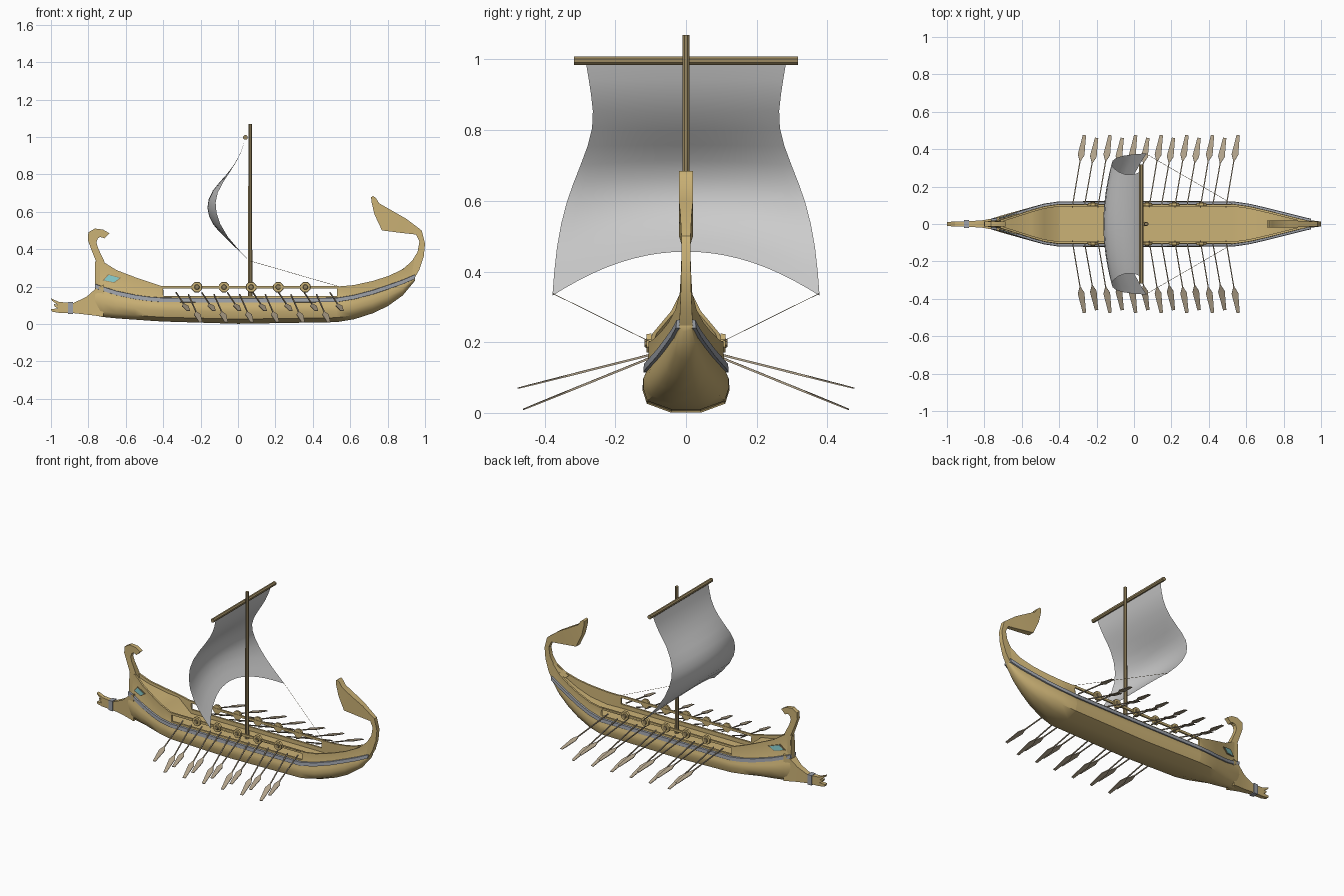
import bpy, bmesh, math
from mathutils import Vector

if "Cube" in bpy.data.objects:
    bpy.data.objects.remove(bpy.data.objects["Cube"])


def material(name, rgb):
    m = bpy.data.materials.new(name)
    m.diffuse_color = (*rgb, 1)
    m.use_nodes = True
    m.node_tree.nodes["Principled BSDF"].inputs["Base Color"].default_value = m.diffuse_color
    return m


WOOD = material("wood", (0.60, 0.445, 0.18))
SPAR = material("dark_wood", (0.33, 0.25, 0.12))
OAR = material("oar_wood", (0.45, 0.37, 0.26))
TEAL = material("teal", (0.25, 0.62, 0.62))
TRIM = material("grey_trim", (0.34, 0.36, 0.40))


def make(name, verts, faces, mat=None, angle=30, closed=True):
    me = bpy.data.meshes.new(name)
    me.from_pydata([tuple(v) for v in verts], [], faces)
    if closed:
        bm = bmesh.new()
        bm.from_mesh(me)
        bmesh.ops.recalc_face_normals(bm, faces=bm.faces)
        bm.to_mesh(me)
        bm.free()
    ob = bpy.data.objects.new(name, me)
    bpy.context.collection.objects.link(ob)
    if mat:
        me.materials.append(mat)
    if angle:
        bpy.ops.object.select_all(action='DESELECT')
        ob.select_set(True)
        bpy.context.view_layer.objects.active = ob
        bpy.ops.object.shade_smooth_by_angle(angle=math.radians(angle))
    return ob


def loft(name, rings, mat=None, angle=30):
    n = len(rings[0])
    verts = [p for r in rings for p in r]
    faces = [(i * n + j, i * n + (j + 1) % n, (i + 1) * n + (j + 1) % n, (i + 1) * n + j)
             for i in range(len(rings) - 1) for j in range(n)]
    faces += [tuple(range(n))[::-1], tuple(range(len(verts) - n, len(verts)))]
    return make(name, verts, faces, mat, angle)


def rod(name, p, q, r1, r2, n, mat=None):
    p, q = Vector(p), Vector(q)
    d = (q - p).normalized()
    a = d.orthogonal().normalized()
    b = d.cross(a)
    ring = lambda c, r: [c + r * (a * math.cos(2 * math.pi * (i + .5) / n)
                                  + b * math.sin(2 * math.pi * (i + .5) / n)) for i in range(n)]
    return loft(name, [ring(p, r1), ring(q, r2)], mat)


def blade(name, pairs, mat=WOOD):
    # flat timber in the xz plane: (x1, z1, x2, z2, half thickness)
    return loft(name, [[(a, -t, b), (a, t, b), (c, t, d), (c, -t, d)] for a, b, c, d, t in pairs], mat)


# Hull stations: x, keel z, wale z, top z, side width, top width, deck z
ST = [(-.765, .045, .203, .335, .028, .015, .325),
      (-.72, .037, .187, .332, .042, .02, .31),
      (-.65, .03, .165, .288, .062, .042, .27),
      (-.55, .023, .144, .25, .09, .074, .23),
      (-.48, .018, .134, .226, .109, .094, .21),
      (-.40, .013, .128, .2, .121, .106, .125),
      (-.399, .013, .128, .15, .121, .106, .125),
      (0, .001, .126, .15, .123, .106, .125),
      (.529, .01, .128, .15, .121, .106, .125),
      (.53, .01, .128, .2, .121, .106, .125),
      (.62, .025, .143, .208, .106, .093, .13),
      (.72, .057, .169, .23, .081, .07, .16),
      (.80, .095, .196, .255, .058, .05, .205),
      (.88, .152, .224, .292, .036, .03, .265),
      (.945, .23, .252, .35, .018, .015, .33)]


def wale_y(w, wt):
    return wt + .12 * (w - wt)


rings = []
for x, zb, zw, zt, w, wt, zd in ST:
    h = zw - zb
    inner = max(wt - .012, .4 * wt)
    half = [(.35 * w, zb), (.9 * w, zb + .2 * h), (w, zb + .5 * h), (.99 * w, zb + .75 * h),
            (wale_y(w, wt), zw), (wt, zt), (inner, zt), (inner, zd)]
    rings.append([(x, y, z) for y, z in half] + [(x, -y, z) for y, z in reversed(half)])
loft("hull", rings, WOOD, 50)


def side_y(x, z):
    for a, b in zip(ST, ST[1:]):
        if a[0] <= x <= b[0]:
            f = (x - a[0]) / (b[0] - a[0])
            _, _, zw, zt, w, wt, _ = [p + f * (q - p) for p, q in zip(a, b)]
            yw = wale_y(w, wt)
            return yw + (wt - yw) * (z - zw) / (zt - zw)


# Curled stem, stern ornament and ram
blade("bow_stem", [(-.765, .2, -.70, .25, .02), (-.757, .33, -.715, .335, .018),
                   (-.785, .40, -.748, .405, .014), (-.803, .45, -.757, .435, .013),
                   (-.80, .49, -.75, .457, .013), (-.765, .51, -.738, .465, .013),
                   (-.722, .505, -.728, .463, .013), (-.688, .485, -.715, .458, .013)])
blade("stern_ornament", [(.935, .23, .85, .275, .02), (.97, .29, .92, .32, .017),
                         (.993, .36, .96, .385, .014), (1.0, .43, .97, .44, .013),
                         (.982, .50, .952, .478, .013), (.90, .562, .865, .488, .016),
                         (.83, .602, .77, .50, .02), (.755, .645, .73, .585, .02),
                         (.738, .672, .713, .655, .02), (.722, .685, .712, .678, .02)])
blade("ram", [(-.72, .21, -.72, .038, .036), (-.765, .185, -.765, .045, .028), (-.81, .145, -.81, .05, .02),
              (-.88, .112, -.88, .058, .015), (-.96, .118, -.96, .06, .013)])
for i, (za, zc, xt, ta, tc) in enumerate([(.118, .098, -1, .137, .125), (.1, .08, -.985, .107, .093),
                                         (.083, .06, -1, .08, .066)]):
    blade(f"ram_prong_{i}", [(-.958, za, -.958, zc, .013), (xt, ta, xt + .005, tc, .011)])
blade("ram_collar", [(-.91, .117, -.91, .054, .02), (-.882, .118, -.882, .053, .021)], TRIM)

# Rowing gear and trim on both sides
for s, side in ((-1, "right"), (1, "left")):
    band = []
    for x, zb, zw, zt, w, wt, zd in ST:
        y = wale_y(w, wt)
        band.append([(x, s * (y - .006), zw - .012), (x, s * (y + .013), zw - .011),
                     (x, s * (y + .011), zw + .011), (x, s * (y - .006), zw + .013)])
    loft(f"wale_band_{side}", band, TRIM)

    loft(f"rail_{side}", [[(x, s * y, z) for y, z in ((.094, .19), (.105, .19), (.105, .204), (.094, .204))]
                          for x in (-.41, .54)], WOOD)

    for i in range(5):
        x = -.22 + .145 * i
        rod(f"shield_{side}_{i}", (x, s * .097, .197), (x, s * .112, .197), .03, .028, 8, WOOD)
        rod(f"shield_boss_{side}_{i}", (x, s * .111, .197), (x, s * .117, .197), .015, .012, 8, SPAR)

    # eye painted on the bow
    for name, k, out, mat in (("eye_border", 1.2, .006, SPAR), ("eye", 1, .008, TEAL)):
        pts = [(-.675 + k * dx, .242 + k * dz) for dx, dz in
               ((-.042, -.008), (-.016, .02), (.042, .004), (.012, -.019))]
        loft(f"{name}_{side}", [[(x, s * (side_y(x, z) + o), z) for x, z in pts] for o in (-.008, out)], mat, 0)

    # two banks of oars, seven above and six below
    for row, n, x0, p, q in (("upper", 7, -.33, (.09, .167), (.475, .07)),
                             ("lower", 6, -.265, (.095, .158), (.46, .01))):
        for i in range(n):
            x = x0 + .137 * i
            a, b = Vector((x, s * p[0], p[1])), Vector((x + .065, s * q[0], q[1]))
            d = (b - a).normalized()
            u = d.cross((0, 0, 1)).normalized()
            v = u.cross(d)
            loft(f"oar_{row}_{side}_{i}",
                 [[a.lerp(b, t) + e * w * u + f * h * v for e, f in ((-1, -1), (1, -1), (1, 1), (-1, 1))]
                  for t, w, h in ((0, .003, .003), (.64, .003, .003), (.73, .018, .002),
                                  (.9, .012, .002), (1, .009, .0015))], OAR, 0)

    rod(f"sheet_rope_{side}", (.065, s * .375, .337), (.53, s * .105, .203), .001, .001, 4, SPAR)

# Mast, yard and billowing sail
rod("mast", (.065, 0, .11), (.065, 0, 1.07), .013, .01, 8, SPAR)
rod("yard", (.04, -.317, .997), (.04, .317, .997), .013, .013, 8, SPAR)

mid = [(.037, .985), (.012, .9), (-.055, .8), (-.145, .715), (-.175, .62), (-.14, .53), (-.065, .458)]
edge = [(.037, .282, .985), (.014, .268, .9), (-.045, .257, .81), (-.12, .298, .7),
        (-.125, .34, .6), (-.07, .368, .47), (.067, .378, .332)]
N = 10
verts, faces = [], []
for (mx, mz), (ex, ey, ez) in zip(mid, edge):
    for j in range(N + 1):
        u = 2 * j / N - 1
        k = u * u
        verts.append((mx + (ex - mx) * k, ey * u, mz + (ez - mz) * k))
for i in range(len(mid) - 1):
    for j in range(N):
        a = i * (N + 1) + j
        faces.append((a, a + 1, a + N + 2, a + N + 1))
sail = make("sail", verts, faces, None, 60, False)
sub = sail.modifiers.new("smooth", 'SUBSURF')
sub.levels = sub.render_levels = 1
sub.boundary_smooth = 'PRESERVE_CORNERS'
